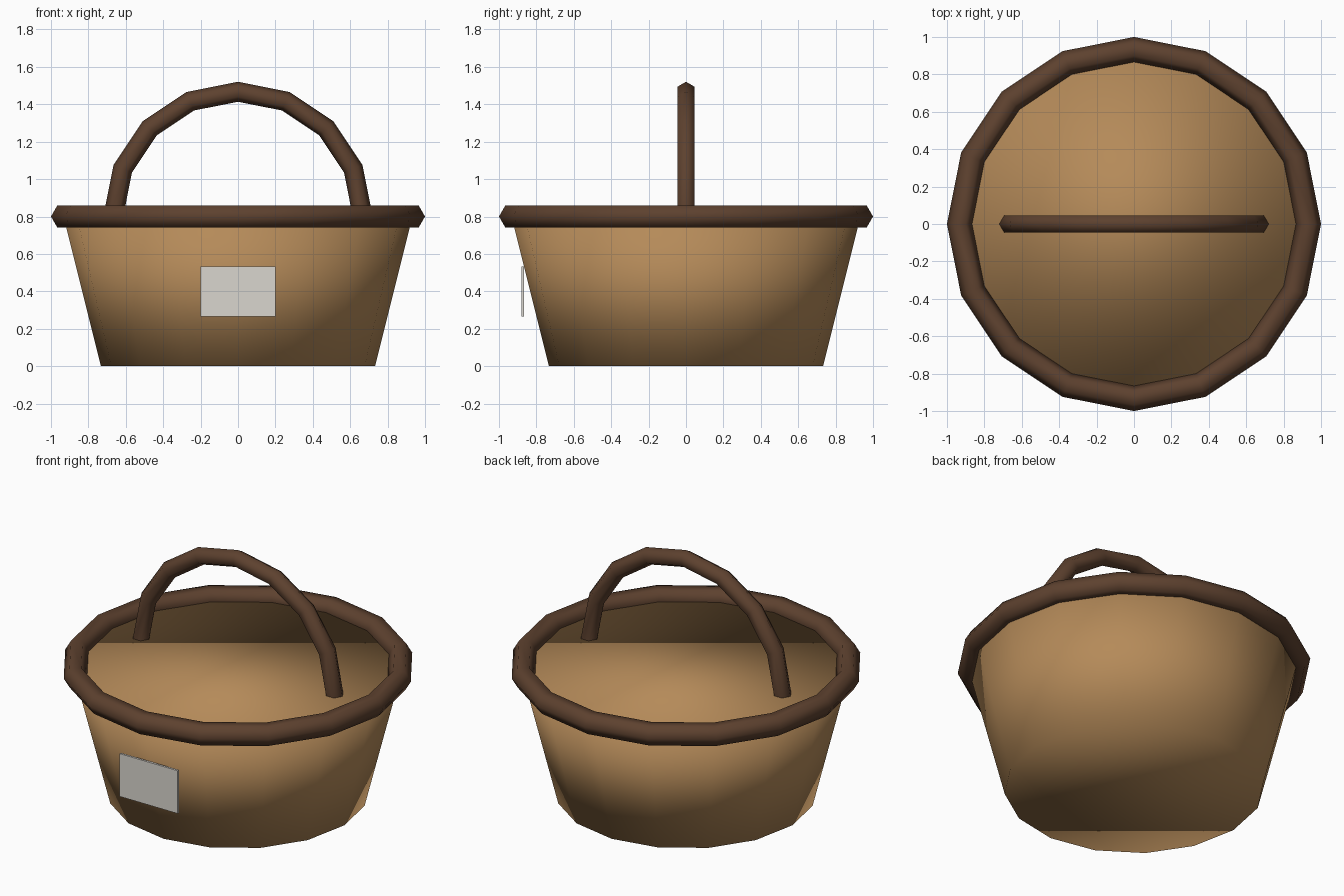
import bpy, bmesh, math
from mathutils import Vector

if "Cube" in bpy.data.objects:
    bpy.data.objects.remove(bpy.data.objects["Cube"])


def material(name, color):
    m = bpy.data.materials.new(name)
    m.diffuse_color = (*color, 1.0)
    m.use_nodes = True
    m.node_tree.nodes["Principled BSDF"].inputs["Base Color"].default_value = m.diffuse_color
    return m


WICKER = material("tan wicker", (0.46, 0.255, 0.10))
WOOD = material("dark brown wood", (0.11, 0.053, 0.028))
PAPER = material("pale grey label", (0.70, 0.67, 0.62))

SIDES = 16        # steps around a full circle
TUBE = 6          # sides of the tube cross-section
RIM_Z = 0.8


def add_object(name, bm, mat, smooth=True):
    bmesh.ops.recalc_face_normals(bm, faces=bm.faces[:])
    for f in bm.faces:
        f.smooth = smooth
    mesh = bpy.data.meshes.new(name)
    bm.to_mesh(mesh)
    bm.free()
    mesh.materials.append(mat)
    obj = bpy.data.objects.new(name, mesh)
    bpy.context.collection.objects.link(obj)
    return obj


def tube(name, major, minor, first, last, upright, mat):
    """Hexagonal tube bent along a circle, from step first to step last."""
    bm = bmesh.new()
    closed = last - first == SIDES
    rings = []
    for i in range(first, last + (0 if closed else 1)):
        a = 2 * math.pi * i / SIDES
        ring = []
        for j in range(TUBE):
            t = 2 * math.pi * j / TUBE
            r, side = major + minor * math.cos(t), minor * math.sin(t)
            u, v = r * math.cos(a), r * math.sin(a)
            p = Vector((u, side, v)) if upright else Vector((u, v, side))
            ring.append(bm.verts.new(p + Vector((0, 0, RIM_Z))))
        rings.append(ring)
    pairs = list(zip(rings, rings[1:]))
    if closed:
        pairs.append((rings[-1], rings[0]))
    for a, b in pairs:
        for j in range(TUBE):
            k = (j + 1) % TUBE
            bm.faces.new((a[j], a[k], b[k], b[j]))
    if not closed:
        bm.faces.new(rings[0])
        bm.faces.new(rings[-1])
    return add_object(name, bm, mat)


# Solid tapered body, shaded smooth across its caps
bm = bmesh.new()
bmesh.ops.create_cone(bm, cap_ends=True, segments=SIDES,
                      radius1=0.733, radius2=0.933, depth=RIM_Z)
bmesh.ops.translate(bm, verts=bm.verts[:], vec=(0, 0, RIM_Z / 2))
add_object("basket_body", bm, WICKER)

# Rim ring and arched handle, whose ends sink into the body
tube("basket_rim", 0.933, 0.067, 0, SIDES, False, WOOD)
tube("handle", 0.667, 0.0533, -1, SIDES // 2 + 1, True, WOOD)

# Upright label plate on the front
bm = bmesh.new()
bmesh.ops.create_cube(bm, size=1)
bmesh.ops.scale(bm, verts=bm.verts[:], vec=(0.4, 0.0133, 0.267))
bmesh.ops.translate(bm, verts=bm.verts[:], vec=(0, -0.873, 0.4))
add_object("label_plate", bm, PAPER, smooth=False)
